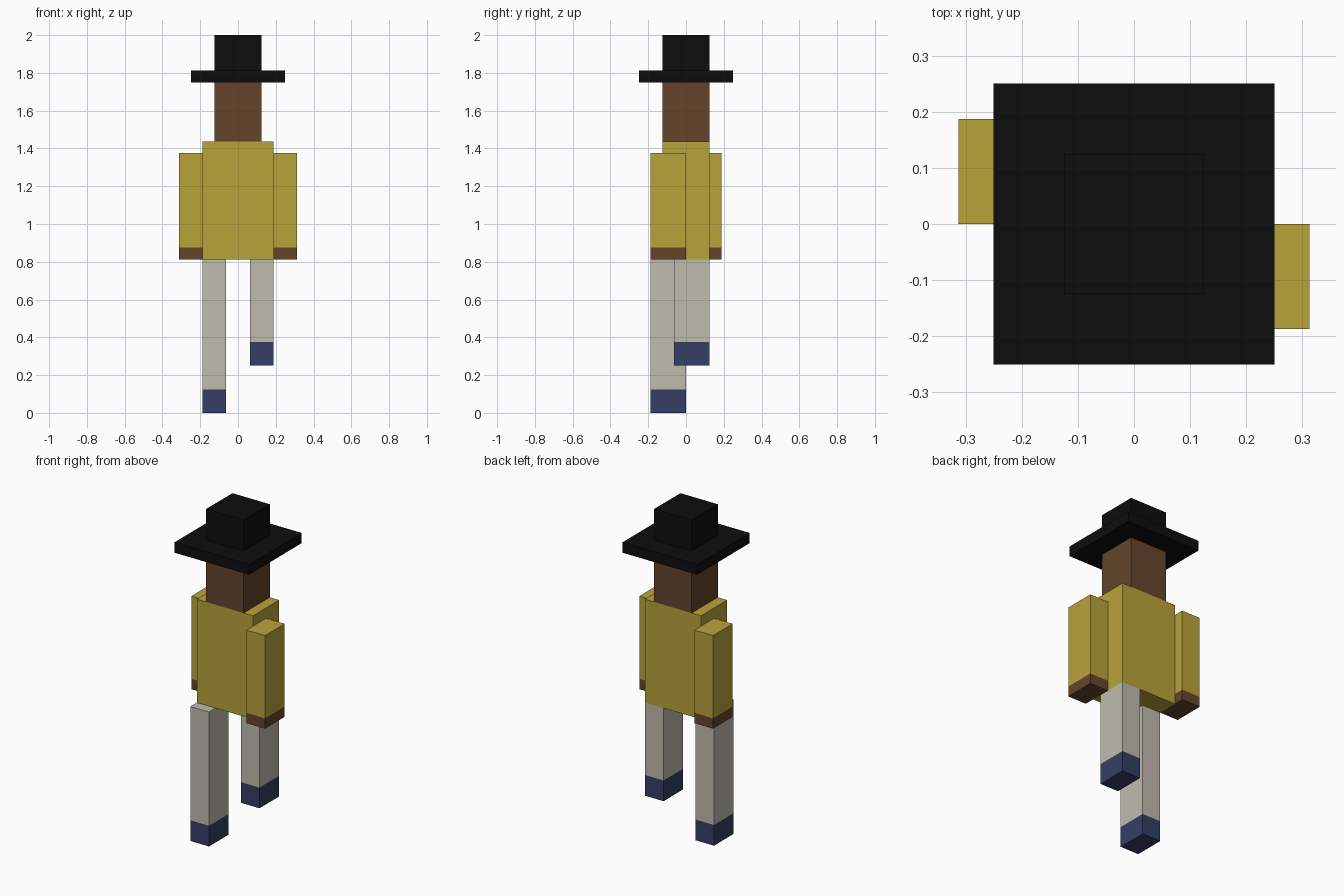
import bpy
import bmesh
from mathutils import Vector

cube = bpy.data.objects.get("Cube")
if cube:
    bpy.data.objects.remove(cube, do_unlink=True)

U = 1 / 16  # the block grid unit


def material(name, rgb):
    """Flat material from 0-255 sRGB values, stored as linear."""
    lin = [((c / 255 + 0.055) / 1.055) ** 2.4 if c > 10 else c / 255 / 12.92 for c in rgb]
    mat = bpy.data.materials.new(name)
    mat.diffuse_color = (*lin, 1)
    mat.use_nodes = True
    mat.node_tree.nodes["Principled BSDF"].inputs["Base Color"].default_value = (*lin, 1)
    return mat


yellow = material("yellow_shirt", (185, 163, 58))
brown = material("brown_skin", (101, 69, 43))
grey = material("light_grey_trousers", (191, 187, 174))
blue = material("navy_shoes", (52, 63, 100))
black = material("black_hat", (13, 13, 13))


def box(name, lo, hi, mat):
    """Box between two corners given in grid units."""
    lo, hi = Vector(lo) * U, Vector(hi) * U
    bm = bmesh.new()
    bmesh.ops.create_cube(bm, size=1)
    bmesh.ops.scale(bm, vec=hi - lo, verts=bm.verts)
    bmesh.ops.translate(bm, vec=(lo + hi) / 2, verts=bm.verts)
    mesh = bpy.data.meshes.new(name)
    bm.to_mesh(mesh)
    bm.free()
    mesh.materials.append(mat)
    obj = bpy.data.objects.new(name, mesh)
    bpy.context.collection.objects.link(obj)
    return obj


# Body, head and hat
box("torso", (-3, -2, 13), (3, 2, 23), yellow)
box("head", (-2, -2, 23), (2, 2, 28), brown)
box("hat_brim", (-4, -4, 28), (4, 4, 29), black)
box("hat_crown", (-2, -2, 29), (2, 2, 32), black)

# Arms swing in opposite directions: x start, y start
for side, x, y in (("left", 3, -3), ("right", -5, 0)):
    box(side + "_hand", (x, y, 13), (x + 2, y + 3, 14), brown)
    box(side + "_sleeve", (x, y, 14), (x + 2, y + 3, 22), yellow)

# Legs in mid-step, the left one raised: x start, y start, sole height
for side, x, y, z in (("left", 1, -1, 4), ("right", -3, -3, 0)):
    box(side + "_shoe", (x, y, z), (x + 2, y + 3, z + 2), blue)
    box(side + "_leg", (x, y, z + 2), (x + 2, y + 3, 13), grey)
